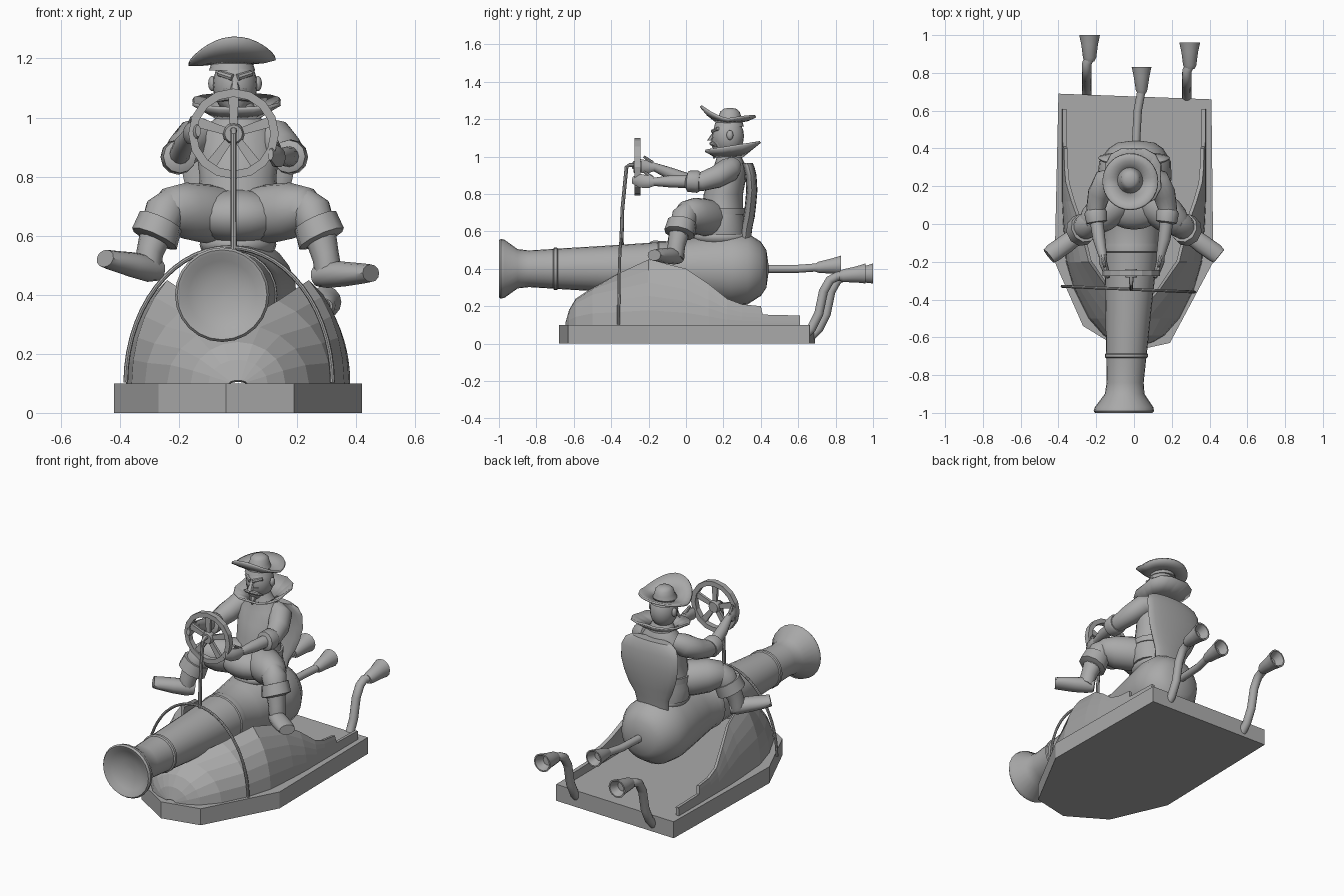
import bpy, bmesh, math
from mathutils import Vector

cube = bpy.data.objects.get("Cube")
if cube:
    bpy.data.objects.remove(cube)

grey = bpy.data.materials.new("plain grey")
grey.use_nodes = True
grey.diffuse_color = (0.4, 0.4, 0.4, 1)
grey.node_tree.nodes["Principled BSDF"].inputs["Base Color"].default_value = (0.4, 0.4, 0.4, 1)
Y, Z = Vector((0, 1, 0)), Vector((0, 0, 1))


def finish(name, bm, smooth=40):
    bmesh.ops.recalc_face_normals(bm, faces=bm.faces)
    mesh = bpy.data.meshes.new(name)
    bm.to_mesh(mesh)
    bm.free()
    mesh.materials.append(grey)
    ob = bpy.data.objects.new(name, mesh)
    bpy.context.collection.objects.link(ob)
    if smooth:
        bpy.ops.object.select_all(action='DESELECT')
        ob.select_set(True)
        bpy.context.view_layer.objects.active = ob
        bpy.ops.object.shade_smooth_by_angle(angle=math.radians(smooth))
    return ob


def grid(name, rows, closed=False, caps=False, smooth=40, thick=0):
    """Skin rows of points with quads."""
    bm = bmesh.new()
    vs = [[bm.verts.new(p) for p in row] for row in rows]
    n = len(rows[0])
    for a, b in zip(vs, vs[1:]):
        for i in range(n if closed else n - 1):
            j = (i + 1) % n
            bm.faces.new((a[i], a[j], b[j], b[i]))
    if caps:
        bm.faces.new(vs[0])
        bm.faces.new(vs[-1])
    ob = finish(name, bm, smooth)
    if thick:
        mod = ob.modifiers.new("thickness", 'SOLIDIFY')
        mod.thickness = thick
        mod.offset = 0
    return ob


def sweep(name, stations, axis=None, sides=16, smooth=40):
    """Elliptical rings along a path; station = x, y, z, radius across[, radius up]."""
    pts = [Vector(s[:3]) for s in stations]
    rows = []
    for k, s in enumerate(stations):
        t = axis or (pts[min(k + 1, len(pts) - 1)] - pts[max(k - 1, 0)]).normalized()
        u = t.cross(Z)
        u = u.normalized() if u.length > 0.01 else Vector((1, 0, 0))
        v = u.cross(t).normalized()
        ra, rb = s[3], s[-1]
        rows.append([pts[k] + u * ra * math.cos(a) + v * rb * math.sin(a)
                     for a in (2 * math.pi * i / sides for i in range(sides))])
    return grid(name, rows, True, True, smooth)


def ball(name, c, size):
    bm = bmesh.new()
    bmesh.ops.create_uvsphere(bm, u_segments=20, v_segments=12, radius=1)
    for v in bm.verts:
        v.co = Vector(c) + Vector(v.co[i] * size[i] for i in range(3))
    return finish(name, bm, 60)


def ring(cx, cy, radius, height, n=32):
    """Ring of points whose radius and height depend on the angle."""
    return [(cx + radius(a) * math.cos(a), cy + radius(a) * math.sin(a), height(a))
            for a in (2 * math.pi * i / n for i in range(n))]


# Deck: a boat-shaped slab
outline = [(-.4, .69), (-.42, -.2), (-.27, -.54), (-.04, -.68), (.19, -.63), (.42, -.2), (.41, .66)]
grid("deck", [[(x, y, z) for x, y in outline] for z in (0, .1)], True, True, 0)

# Hood shell: y, half width, dome height, rim height
hood = [(-.645, .03, .01, .11), (-.625, .1, .08, .18), (-.59, .16, .14, .24), (-.5, .24, .2, .3),
        (-.35, .315, .31, .38), (-.2, .36, .47, .45), (0, .375, .47, .4), (.12, .38, .45, .32),
        (.22, .38, .45, .24), (.3, .38, .45, .21), (.4, .38, .45, .2), (.41, .38, .45, .155),
        (.61, .38, .45, .15)]
rows = []
for y, w, h, rim in hood:
    top = math.asin(min(1, (rim - .1) / h))
    rows.append([(w * math.cos(top * i / 5), y, .1 + h * math.sin(top * i / 5)) for i in range(6)])
shell = grid("hood", rows, smooth=0)
shell.modifiers.new("both sides", 'MIRROR')
mod = shell.modifiers.new("thickness", 'SOLIDIFY')
mod.thickness = .02

# Cannon: distance along y and radius, starting inside the shallow muzzle bowl
barrel = [(-.955, .01), (-.96, .06), (-.978, .115), (-.997, .142), (-1, .152), (-.99, .16), (-.97, .155),
          (-.9, .105), (-.84, .098), (-.71, .106), (-.705, .114), (-.69, .114), (-.685, .108),
          (-.45, .122), (-.15, .142), (-.145, .148), (-.11, .148), (-.1, .145), (0, .16), (.12, .18),
          (.24, .197), (.33, .19), (.4, .145), (.43, .1), (.44, .03)]
sweep("cannon", [(.045 * (y - .2), y, .4, r) for y, r in barrel], Y, 24)


# Flared pipes at the rear: a bent pipe ending in a hollow horn
def horn(name, path, mouth, r, flare):
    x, y, z = mouth
    sweep(name + "_pipe", [(*p, r) for p in path] + [(x, y - .12, z - .012, r)], sides=14)
    bell = [(-.14, r), (-.12, r * 1.4), (-.05, flare * .8), (0, flare), (0, flare * .85), (-.05, flare * .5)]
    sweep(name + "_bell", [(x, y + d, z + .1 * d, a) for d, a in bell], Y, 14)


horn("cannon_horn", [(.01, .42, .4), (.02, .6, .4)], (.04, .83, .42), .022, .052)
for name, x, dy in (("right_exhaust", -.25, 0), ("left_exhaust", .28, -.04)):
    path = [(x, .66, .03), (x, .71, .08), (x, .75, .16), (x, .775, .28), (x, .81, .34), (x, .85, .36)]
    horn(name, [(a, b + dy, c) for a, b, c in path], (x + .015, 1 + dy, .375), .025, .055)

# Steering hoop and column
sweep("hoop", [(-.03 - .35 * math.cos(a), -.345 - .015 * math.cos(a) * -1, .1 + .46 * math.sin(a), .008)
               for a in (math.pi * (.002 + .996 * i / 28) for i in range(29))], sides=8)
sweep("column", [(-.015, -.345, .55, .011), (-.015, -.34, .72, .01), (-.015, -.318, .945, .01),
                 (-.015, -.3, .955, .012), (-.015, -.24, .955, .012)], sides=8)

# Steering wheel
wx, wy, wz = -.015, -.26, .945
wheel = []
for r, y in ((.125, -.016), (.153, -.016), (.153, .016), (.125, .016), (.125, -.016)):
    wheel.append([(wx + r * math.cos(math.pi * i / 8), wy + y, wz + r * math.sin(math.pi * i / 8))
                  for i in range(16)])
grid("wheel_rim", wheel, True, smooth=0)
sweep("wheel_hub", [(wx, wy - .022, wz, .03), (wx, wy, wz, .038), (wx, wy + .022, wz, .03)], sides=12)
for i in range(5):
    a = math.pi * (.5 + .4 * i)
    d, side = Vector((math.cos(a), 0, math.sin(a))), Vector((-math.sin(a), 0, math.cos(a)))
    spoke = [[Vector((wx, wy, wz)) + d * r + side * p * w + Y * q * .008
              for p, q in ((-1, -1), (1, -1), (1, 1), (-1, 1))] for r, w in ((.02, .012), (.13, .018))]
    grid(f"wheel_spoke_{i + 1}", spoke, True, True, 0)

# Seat: hourglass back and pad
seat = [(.315, .54, .1), (.325, .62, .115), (.338, .68, .148), (.346, .75, .175), (.352, .82, .19),
        (.347, .9, .19), (.336, .945, .17), (.327, .965, .135)]
sweep("seat_back", [(0, y, z, r, .03) for y, z, r in seat], Z, 20)
ball("seat_pad", (0, .19, .57), (.13, .15, .06))

# Torso with coat
body = [(.2, .58, .14, .12), (.19, .65, .15, .125), (.195, .72, .135, .11), (.2, .8, .13, .105),
        (.22, .88, .14, .1), (.235, .95, .13, .085), (.23, 1, .075, .065), (.225, 1.05, .05, .05)]
sweep("torso", [(0, y, z, a, b) for y, z, a, b in body], Z, 20, 60)
sweep("belt", [(0, .197, z, .145, .12) for z in (.69, .725)], Z, 20)
ball("lap", (0, .09, .665), (.16, .12, .09))

# Collar
flare = lambda a: .145 + .02 * abs(math.sin(2 * a))
grid("collar", [ring(0, .23, lambda a: .07, lambda a: 1, 16),
                ring(-.005, .25, flare, lambda a: 1.055 + .025 * math.sin(a), 16)],
     True, smooth=20, thick=.012)

# Head and face
ball("head", (-.01, .225, 1.11), (.075, .085, .1))
sweep("jaw", [(-.01, .19, 1.02, .025, .03), (-.01, .195, 1.05, .05, .055), (-.01, .2, 1.1, .06, .065)], Z, 12)
sweep("nose", [(-.01, .13, 1.085, .018, .018), (-.01, .147, 1.115, .012, .014),
               (-.01, .16, 1.14, .008, .01)], Z, 8)
sweep("beard", [(-.01, .15, .99, .004), (-.01, .155, 1.015, .017), (-.01, .17, 1.04, .022)], Z, 8)
for side, s in (("right", -1), ("left", 1)):
    sweep(side + "_moustache", [(-.01, .137, 1.07, .012), (-.01 + s * .03, .143, 1.068, .012),
                                (-.01 + s * .065, .165, 1.055, .003)], sides=8)
    sweep(side + "_brow", [(-.01 + s * .008, .143, 1.135, .012), (-.01 + s * .055, .172, 1.15, .01)], sides=8)
    ball(side + "_ear", (-.01 + s * .077, .235, 1.115), (.014, .018, .026))

# Hat: curled brim and domed crown
hx, hy = -.02, .225
up = lambda a: 1.19 + .025 * abs(math.sin(a)) + .055 * max(0, -math.sin(a)) ** 2 + .01 * math.cos(a)
grid("hat_brim", [ring(hx, hy, lambda a: .06, lambda a: 1.185),
                  ring(hx, hy, lambda a: .11, lambda a: .5 * (up(a) + 1.18)),
                  ring(hx, hy, lambda a: .147, up)], True, smooth=60, thick=.012)
sweep("hat_crown", [(hx, .23, 1.16, .078, .08), (hx, .23, 1.19, .068, .07), (hx, .235, 1.215, .055, .06),
                    (hx, .235, 1.24, .05, .052), (hx, .235, 1.255, .035, .035),
                    (hx, .235, 1.26, .01, .01)], Z, 20, 60)

# Arms and legs: each side has its own arm offset, hand height, foot height and toe lift
for side, s, inset, hand, foot, toe in (("right", -1, 0, .045, .02, .035), ("left", 1, .025, -.035, 0, .005)):
    def arm(part, stations, **options):
        sweep(f"{side}_{part}", [(s * (p[0] - inset), *p[1:]) for p in stations], **options)

    def leg(part, stations, **options):
        sweep(f"{side}_{part}", [(s * p[0], *p[1:]) for p in stations], **options)

    hz = .9 + hand
    arm("upper_arm", [(.1, .25, .95, .05), (.15, .23, .93, .065), (.185, .16, .89, .06),
                      (.203, .08, .865, .05), (.2, .03, .865, .043)], smooth=60)
    arm("arm_cuff", [(.205, .075, .865, .052), (.203, .06, .866, .06),
                     (.197, .01, .868, .056), (.195, 0, .87, .03)], sides=12)
    arm("forearm", [(.2, .03, .867, .036), (.185, -.08, .5 * (.87 + hz), .033),
                    (.165, -.17, hz, .022)], sides=12)
    arm("hand", [(.165, -.16, hz, .02), (.165, -.2, hz, .022, .035),
                 (.15, -.245, hz + .005, .018, .038), (.135, -.285, hz + .01, .01, .02)], sides=10)
    arm("thumb", [(.165, -.18, hz + .02, .012), (.155, -.225, hz + .055, .007)], sides=8)
    leg("thigh", [(.03, .16, .665, .09), (.11, .1, .675, .1), (.18, .045, .685, .095),
                  (.225, .01, .685, .08), (.25, -.01, .665, .055)], smooth=60)
    leg("shin", [(.22, .015, .725, .045), (.245, -.005, .685, .07), (.27, -.025, .62, .062),
                 (.285, -.035, .58, .05)], smooth=60)
    tilt = Vector((-s * .4, .2, .88)).normalized()
    leg("boot_cuff", [(.262, -.02, .65, .078), (.283, -.035, .59, .084), (.288, -.037, .582, .05)],
        axis=tilt, sides=10)
    leg("boot_leg", [(.28, -.035, .6, .055), (.297, -.05, .53 + foot, .047),
                     (.305, -.058, .48 + foot, .048), (.308, -.06, .46 + foot, .045)], axis=tilt, sides=12)
    leg("boot_foot", [(.268, -.035, .462 + foot, .035, .035), (.3, -.06, .468 + foot, .046, .045),
                      (.36, -.105, .468 + foot + toe * .4, .05, .042),
                      (.425, -.15, .468 + foot + toe * .8, .05, .034),
                      (.45, -.17, .468 + foot + toe, .045, .03)], sides=12)
